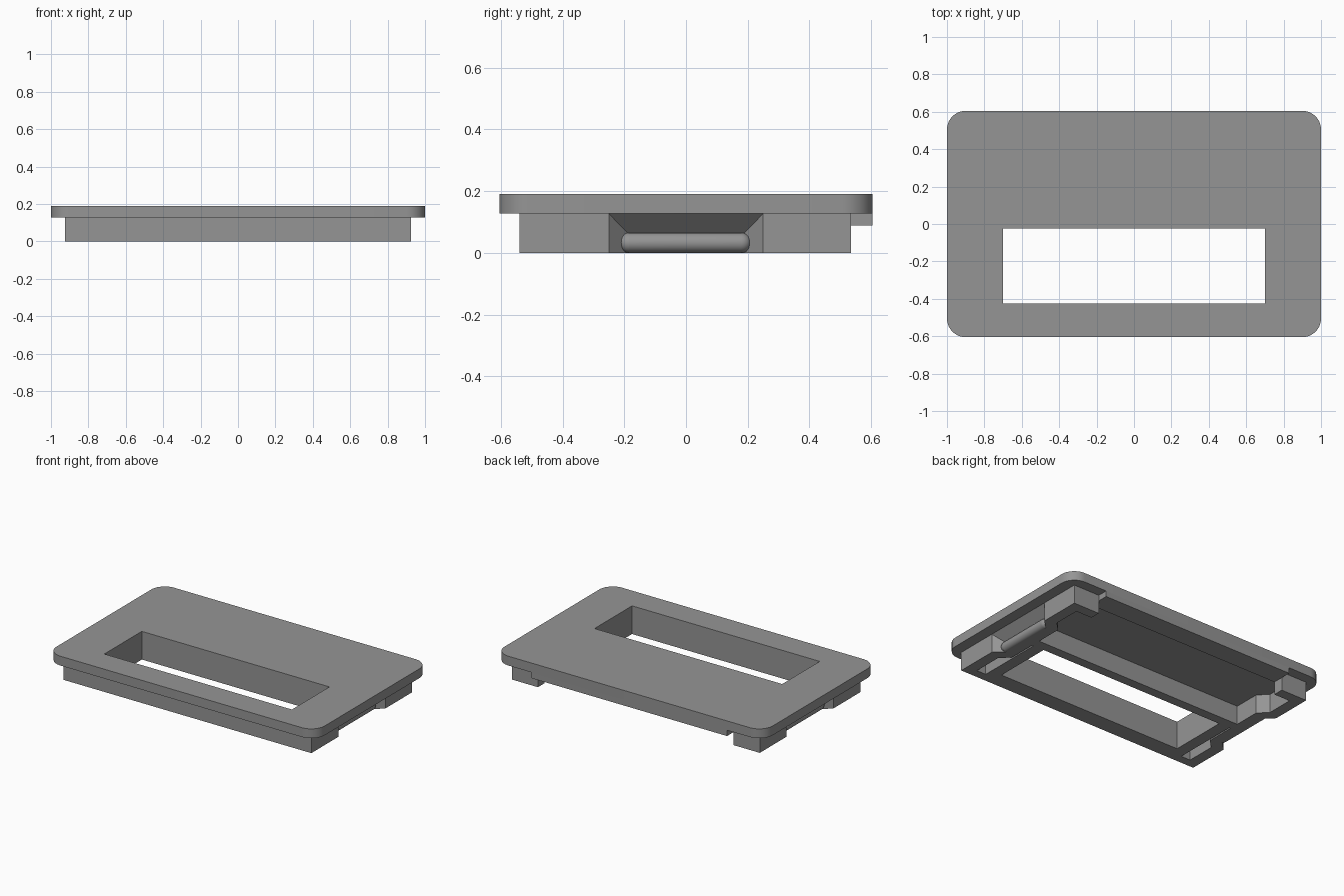
import bpy, bmesh, math

if "Cube" in bpy.data.objects:
    bpy.data.objects.remove(bpy.data.objects["Cube"])

grey = bpy.data.materials.new("plain grey")
grey.diffuse_color = (0.3, 0.3, 0.3, 1)
grey.use_nodes = True
grey.node_tree.nodes["Principled BSDF"].inputs["Base Color"].default_value = grey.diffuse_color

Z_PLATE, Z_TOP = 0.127, 0.19


def finish(name, bm):
    bmesh.ops.recalc_face_normals(bm, faces=bm.faces[:])
    me = bpy.data.meshes.new(name)
    bm.to_mesh(me)
    bm.free()
    me.materials.append(grey)
    ob = bpy.data.objects.new(name, me)
    bpy.context.collection.objects.link(ob)
    return ob


def prism(name, outline, z0, z1):
    """Extrude a plan outline from z0 to z1."""
    bm = bmesh.new()
    face = bm.faces.new([bm.verts.new((x, y, z0)) for x, y in outline])
    ext = bmesh.ops.extrude_face_region(bm, geom=[face])["geom"]
    bmesh.ops.translate(bm, vec=(0, 0, z1 - z0),
                        verts=[g for g in ext if isinstance(g, bmesh.types.BMVert)])
    return finish(name, bm)


def block(name, x0, x1, y0, y1, z0=0.0, z1=Z_PLATE):
    return prism(name, [(x0, y0), (x1, y0), (x1, y1), (x0, y1)], z0, z1)


def smooth(ob):
    bpy.ops.object.select_all(action='DESELECT')
    ob.select_set(True)
    bpy.context.view_layer.objects.active = ob
    bpy.ops.object.shade_smooth_by_angle(angle=math.radians(35))


# Face plate: rounded rectangle with a rectangular window
def rounded(w, h, r, n=10):
    pts = []
    for i, (sx, sy) in enumerate([(1, 1), (-1, 1), (-1, -1), (1, -1)]):
        for k in range(n + 1):
            a = math.pi / 2 * (i + k / n)
            pts.append((sx * (w - r) + r * math.cos(a), sy * (h - r) + r * math.sin(a)))
    return pts


cu = bpy.data.curves.new("face_plate", 'CURVE')
cu.dimensions, cu.fill_mode = '2D', 'BOTH'
cu.extrude = (Z_TOP - Z_PLATE) / 2
window = [(-0.7, -0.425), (0.7, -0.425), (0.7, -0.025), (-0.7, -0.025)]
for loop in (rounded(1.0, 0.605, 0.1), window):
    sp = cu.splines.new('POLY')
    sp.points.add(len(loop) - 1)
    for p, (x, y) in zip(sp.points, loop):
        p.co = (x, y, 0, 1)
    sp.use_cyclic_u = True
plate = bpy.data.objects.new("face_plate", cu)
plate.location.z = (Z_TOP + Z_PLATE) / 2
bpy.context.collection.objects.link(plate)
plate.select_set(True)
bpy.context.view_layer.objects.active = plate
bpy.ops.object.convert(target='MESH')
plate.data.materials.clear()
plate.data.materials.append(grey)
smooth(plate)

# Front wall, window frame and back lip
block("front_wall", -0.85, 0.85, -0.54, -0.48)
block("window_front_frame", -0.78, 0.78, -0.48, -0.425)
block("window_back_rib", -0.79, 0.79, -0.025, 0.04)
block("back_lip", -0.73, 0.73, 0.465, 0.605, 0.088, Z_PLATE)

for s, side in ((1, "right"), (-1, "left")):
    # Side wall stepping inward around the finger recess
    prism(side + "_wall", [(s * x, y) for x, y in [
        (0.925, -0.54), (0.925, -0.25), (0.863, -0.19), (0.863, 0.19),
        (0.925, 0.25), (0.925, 0.535), (0.85, 0.535), (0.85, 0.28),
        (0.79, 0.22), (0.79, -0.22), (0.85, -0.28), (0.85, -0.54)]], 0, Z_PLATE)
    block(side + "_window_frame", s * 0.7, s * 0.78, -0.425, -0.025)
    block(side + "_back_post", s * 0.73, s * 0.85, 0.465, 0.535)

    # Sloped ceiling of the recess
    bm = bmesh.new()
    a = [bm.verts.new((s * x, -y, z)) for x, y, z in
         ((0.925, 0.25, Z_PLATE), (0.863, 0.19, Z_PLATE), (0.863, 0.19, 0.065))]
    b = [bm.verts.new((v.co.x, -v.co.y, v.co.z)) for v in a]
    bm.faces.new(a)
    bm.faces.new(b)
    for i in range(3):
        j = (i + 1) % 3
        bm.faces.new((a[i], a[j], b[j], b[i]))
    finish(side + "_recess_slope", bm)

    # Snap bar with rounded ends, half sunk in the recess wall
    r = 0.0325
    bm = bmesh.new()
    bmesh.ops.create_uvsphere(bm, u_segments=24, v_segments=12, radius=r)
    for v in bm.verts:
        x, y, z = v.co
        v.co = (x, z, y)
    bmesh.ops.bisect_plane(bm, geom=bm.verts[:] + bm.edges[:] + bm.faces[:],
                           plane_co=(0, 0, 0), plane_no=(0, 1, 0))
    top = [e for e in bm.edges if all(abs(v.co.y) < 1e-5 for v in e.verts)]
    bmesh.ops.split_edges(bm, edges=top)
    for f in bm.faces:
        d = 0.182 if f.calc_center_median().y > 0 else -0.182
        for v in f.verts:
            v.tag = d > 0
    for v in bm.verts:
        v.co.y += 0.182 if v.tag else -0.182
    rims = [e for e in bm.edges if e.is_boundary]
    bmesh.ops.bridge_loops(bm, edges=rims)
    bmesh.ops.translate(bm, verts=bm.verts[:], vec=(s * 0.863, -0.003, r))
    smooth(finish(side + "_snap_bar", bm))
